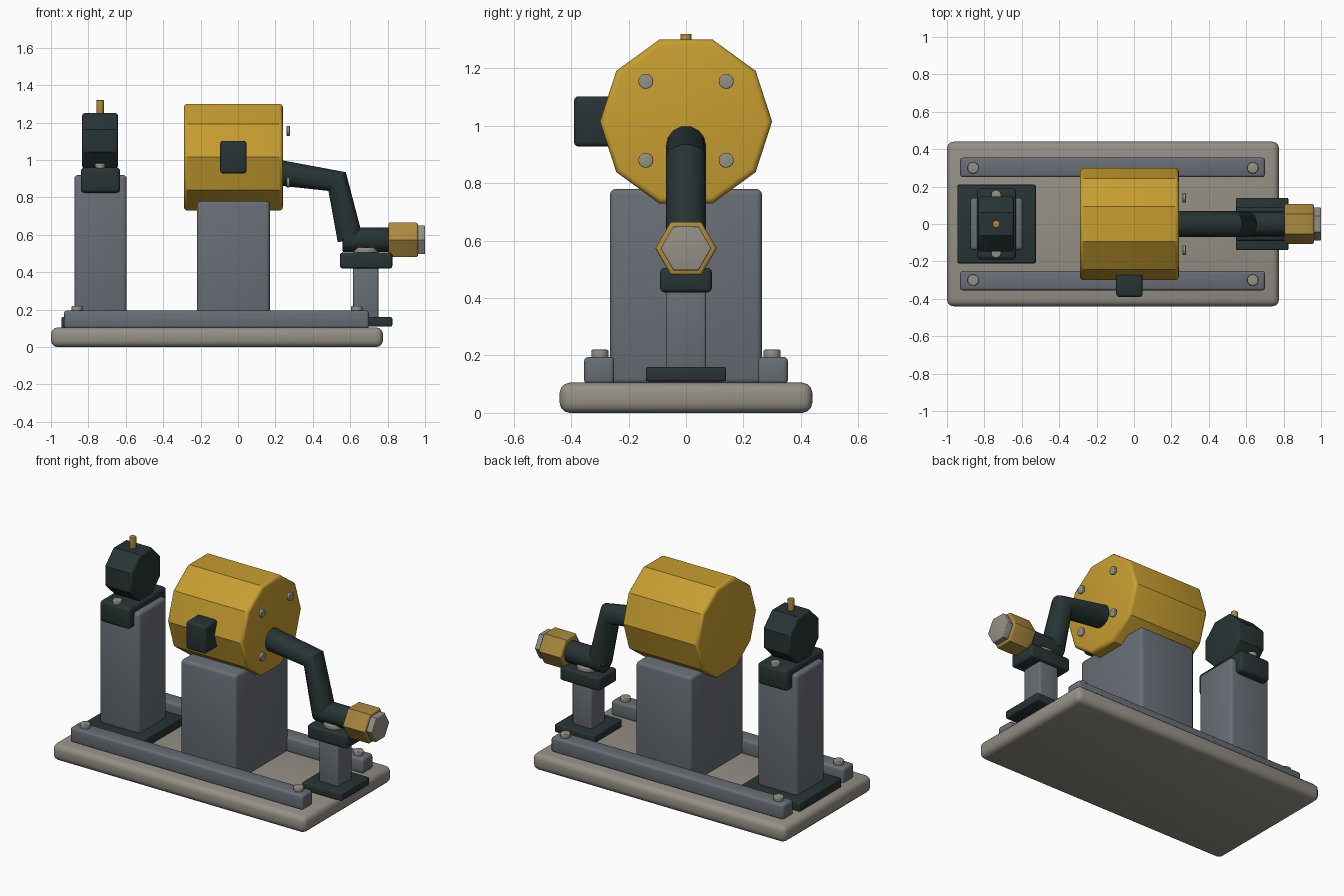
import bpy
from math import radians, pi
from mathutils import Matrix

cube = bpy.data.objects.get("Cube")
if cube:
    bpy.data.objects.remove(cube, do_unlink=True)


def material(name, rgb):
    m = bpy.data.materials.new(name)
    m.use_nodes = True
    m.diffuse_color = (*rgb, 1)
    m.node_tree.nodes["Principled BSDF"].inputs["Base Color"].default_value = (*rgb, 1)
    return m


stone = material("warm grey", (0.30, 0.28, 0.24))
slate = material("slate grey", (0.14, 0.155, 0.18))
dark = material("dark green grey", (0.021, 0.034, 0.034))
yellow = material("mustard yellow", (0.57, 0.34, 0.03))
brass = material("brass", (0.41, 0.25, 0.05))


def finish(name, mat, bevel):
    """Name the active object, colour it, round its sharp rims and shade it."""
    ob = bpy.context.object
    ob.name = name
    ob.data.materials.append(mat)
    if bevel:
        mod = ob.modifiers.new("Rounded edges", "BEVEL")
        mod.width = bevel
        mod.segments = 3
        mod.limit_method = "ANGLE"
        mod.angle_limit = radians(70)
        bpy.ops.object.modifier_apply(modifier=mod.name)
    bpy.ops.object.shade_smooth_by_angle(angle=radians(32))
    return ob


def box(name, x, y, z, mat, bevel=0.015):
    """Box from (min, max) ranges on each axis."""
    ranges = (x, y, z)
    bpy.ops.mesh.primitive_cube_add(size=1, location=[sum(r) / 2 for r in ranges])
    size = [r[1] - r[0] for r in ranges]
    bpy.context.object.data.transform(Matrix.Diagonal((*size, 1)))
    return finish(name, mat, bevel)


def prism(name, axis, span, centre, radius, mat, sides=24, bevel=0.0, turn=0.0):
    """Prism along X or Z; centre holds the other two coordinates."""
    mid = sum(span) / 2
    loc = (mid, *centre) if axis == "X" else (*centre, mid)
    bpy.ops.mesh.primitive_cylinder_add(vertices=sides, radius=radius,
                                        depth=span[1] - span[0], location=loc)
    # The first corner of the primitive lies on +Y, which X rotation keeps.
    mesh = bpy.context.object.data
    mesh.transform(Matrix.Rotation(turn, 4, "Z"))
    if axis == "X":
        mesh.transform(Matrix.Rotation(pi / 2, 4, "Y"))
    return finish(name, mat, bevel)


# Base and rails
box("base_slab", (-1, 0.775), (-0.44, 0.44), (0, 0.105), stone, 0.035)
for side, s in (("left", 1), ("right", -1)):
    box(side + "_rail", (-0.93, 0.70), sorted((s * 0.25, s * 0.355)), (0.1, 0.195), slate)
    for end, x in (("rear", -0.86), ("fore", 0.635)):
        prism(f"{side}_{end}_rail_bolt", "Z", (0.19, 0.22), (x, s * 0.30), 0.03, stone,
              bevel=0.005)

# Tall column with its clamp and small head
box("column_foot", (-0.945, -0.525), (-0.21, 0.21), (0.1, 0.16), dark, 0.008)
box("column", (-0.875, -0.595), (-0.14, 0.14), (0.15, 0.92), slate, 0.02)
box("column_clamp", (-0.84, -0.63), (-0.19, 0.19), (0.825, 0.96), dark, 0.02)
for side, s in (("left", 1), ("right", -1)):
    prism(side + "_clamp_bolt", "Z", (0.95, 0.983), (-0.737, s * 0.155), 0.027, stone,
          bevel=0.005)
prism("small_head", "X", (-0.833, -0.642), (0, 1.103), 0.16, dark, 8, 0.014, pi / 8)
prism("head_pin", "Z", (1.24, 1.32), (-0.737, 0), 0.02, brass, 16, 0.003)

# Large drum on its pedestal
box("pedestal", (-0.22, 0.17), (-0.265, 0.265), (0.1, 0.78), slate, 0.02)
prism("drum", "X", (-0.29, 0.24), (0, 1.015), 0.30, yellow, 10, 0.02)
for y in (-0.14, 0.14):
    for z in (0.88, 1.155):
        prism("drum_bolt", "X", (0.26, 0.277), (y, z), 0.026, stone, bevel=0.004)
box("switch_box", (-0.095, 0.045), (-0.39, -0.26), (0.928, 1.103), dark, 0.015)

# Bent outlet pipe, swept along a path
path = bpy.data.curves.new("outlet_pipe", "CURVE")
path.dimensions = "3D"
path.bevel_depth = 0.07
path.bevel_resolution = 5
path.use_fill_caps = True
line = path.splines.new("POLY")
points = ((0.22, 0.932), (0.53, 0.885), (0.60, 0.575))
line.points.add(len(points) - 1)
for p, (x, z) in zip(line.points, points):
    p.co = (x, 0, z, 1)
pipe = bpy.data.objects.new("outlet_pipe", path)
bpy.context.collection.objects.link(pipe)
bpy.ops.object.select_all(action="DESELECT")
pipe.select_set(True)
bpy.context.view_layer.objects.active = pipe
bpy.ops.object.convert(target="MESH")
finish("outlet_pipe", dark, 0)

# Nozzle with its hexagonal nut and plug
prism("nozzle_tube", "X", (0.56, 0.82), (0, 0.573), 0.066, dark, bevel=0.008)
prism("nozzle_nut", "X", (0.805, 0.962), (0, 0.573), 0.107, brass, 6, 0.01)
prism("nozzle_plug", "X", (0.95, 1.0), (0, 0.573), 0.088, stone, 6, 0.005)

# Short stand under the nozzle
box("stand_foot", (0.545, 0.825), (-0.14, 0.14), (0.11, 0.16), dark, 0.008)
box("stand_post", (0.615, 0.75), (-0.07, 0.07), (0.15, 0.43), slate, 0.01)
box("stand_saddle", (0.545, 0.825), (-0.09, 0.09), (0.42, 0.505), dark, 0.015)
prism("saddle_disc", "Z", (0.50, 0.532), (0.683, 0), 0.068, stone, bevel=0.006)
